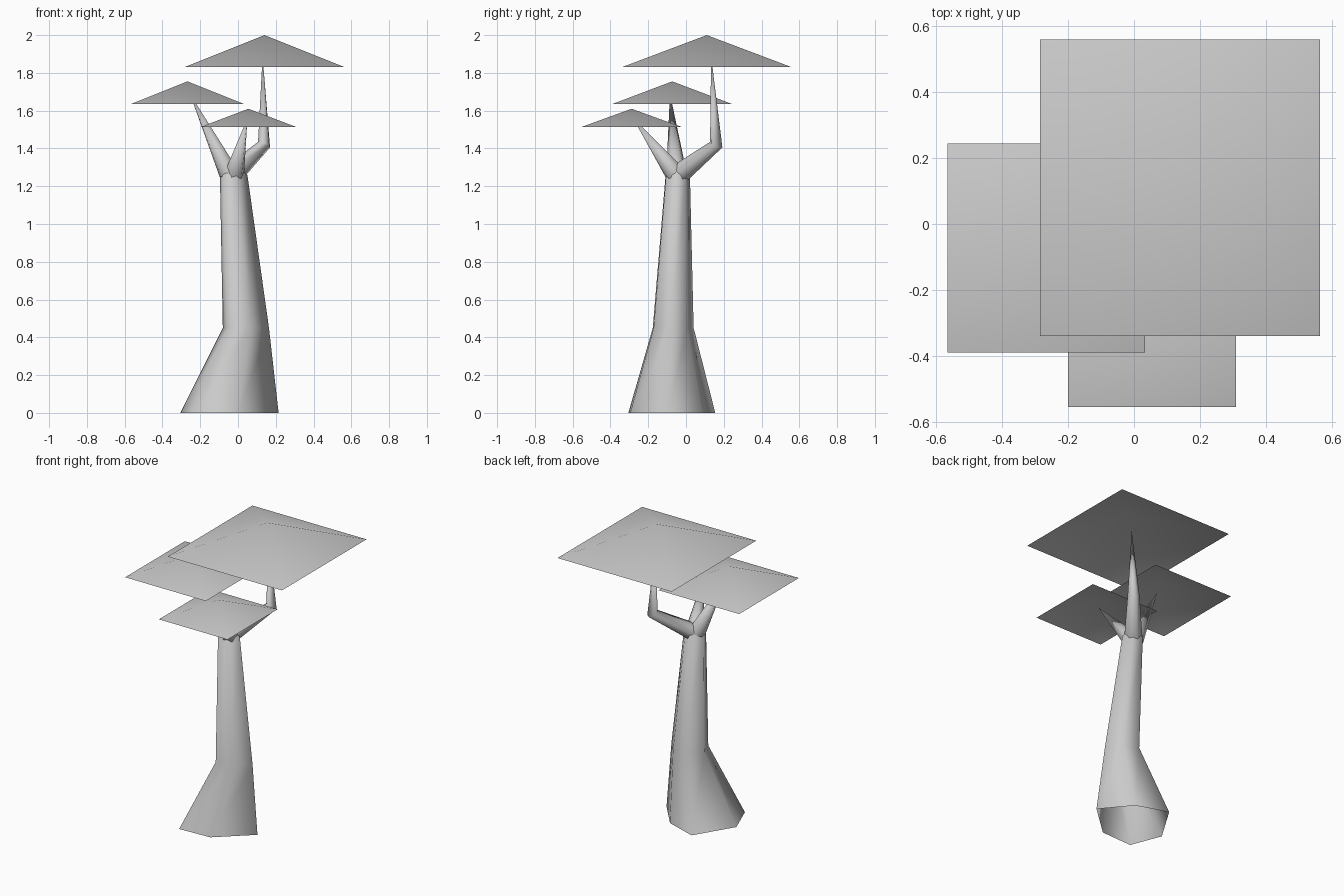
import bpy
import bmesh
import math
from mathutils import Vector

cube = bpy.data.objects.get("Cube")
if cube:
    bpy.data.objects.remove(cube, do_unlink=True)

grey = bpy.data.materials.new("pale grey")
grey.use_nodes = True
tone = (0.6, 0.6, 0.6, 1)
grey.diffuse_color = tone
grey.node_tree.nodes["Principled BSDF"].inputs["Base Color"].default_value = tone


def finish(name, bm):
    mesh = bpy.data.meshes.new(name)
    bm.to_mesh(mesh)
    bm.free()
    mesh.materials.append(grey)
    for poly in mesh.polygons:
        poly.use_smooth = True
    obj = bpy.data.objects.new(name, mesh)
    bpy.context.collection.objects.link(obj)
    return obj


def bridge(bm, low, high):
    n = len(low)
    for i in range(n):
        j = (i + 1) % n
        bm.faces.new((low[i], low[j], high[j], high[i]))


def fan(bm, ring, point):
    tip = bm.verts.new(point)
    for i in range(len(ring)):
        bm.faces.new((ring[i], ring[(i + 1) % len(ring)], tip))


# Trunk: an uneven six-sided foot, scaled into narrower rings, open below
foot = [(0.285, -0.02), (0.13, 0.165), (-0.08, 0.235),
        (-0.235, -0.02), (-0.155, -0.225), (0.07, -0.215)]
rings = [(-0.07, -0.08, 0, 1), (0.03, -0.07, 0.45, 0.47), (-0.03, -0.045, 1.26, 0.28)]
bm = bmesh.new()
last = None
for cx, cy, z, size in rings:
    ring = [bm.verts.new((cx + x * size, cy + y * size, z)) for x, y in foot]
    if last:
        bridge(bm, last, ring)
    last = ring
fan(bm, last, (-0.02, -0.045, 1.32))
finish("trunk", bm)


# Branches: tapered tubes along a path, each ending in a point
def branch(name, path, sides=6):
    bm = bmesh.new()
    pts = [Vector(p[:3]) for p in path]
    last = None
    for i, p in enumerate(pts[:-1]):
        along = (pts[i + 1] - p).normalized()
        if i:
            along += (p - pts[i - 1]).normalized()
        turn = along.to_track_quat('Z', 'Y')
        ring = []
        for k in range(sides):
            a = math.tau * k / sides
            ring.append(bm.verts.new(p + turn @ Vector((math.cos(a), math.sin(a), 0)) * path[i][3]))
        if last:
            bridge(bm, last, ring)
        last = ring
    fan(bm, last, pts[-1])
    finish(name, bm)


branch("back_branch", [(-0.02, -0.03, 1.27, 0.055), (0.138, 0.16, 1.42, 0.036), (0.13, 0.133, 1.89, 0)])
branch("right_branch", [(-0.05, -0.05, 1.27, 0.055), (-0.255, -0.085, 1.69, 0)])
branch("front_branch", [(-0.02, -0.06, 1.27, 0.055), (0.05, -0.28, 1.56, 0)])


# Canopies: shallow four-sided pyramids, open below
def canopy(name, x, y, base, top, width, depth):
    bm = bmesh.new()
    ring = [bm.verts.new((x + sx * width / 2, y + sy * depth / 2, base))
            for sx, sy in ((-1, -1), (1, -1), (1, 1), (-1, 1))]
    fan(bm, ring, (x, y, top))
    finish(name, bm)


canopy("top_canopy", 0.14, 0.11, 1.83, 2.0, 0.85, 0.9)
canopy("right_canopy", -0.267, -0.073, 1.635, 1.755, 0.6, 0.635)
canopy("front_canopy", 0.055, -0.288, 1.513, 1.61, 0.51, 0.535)
